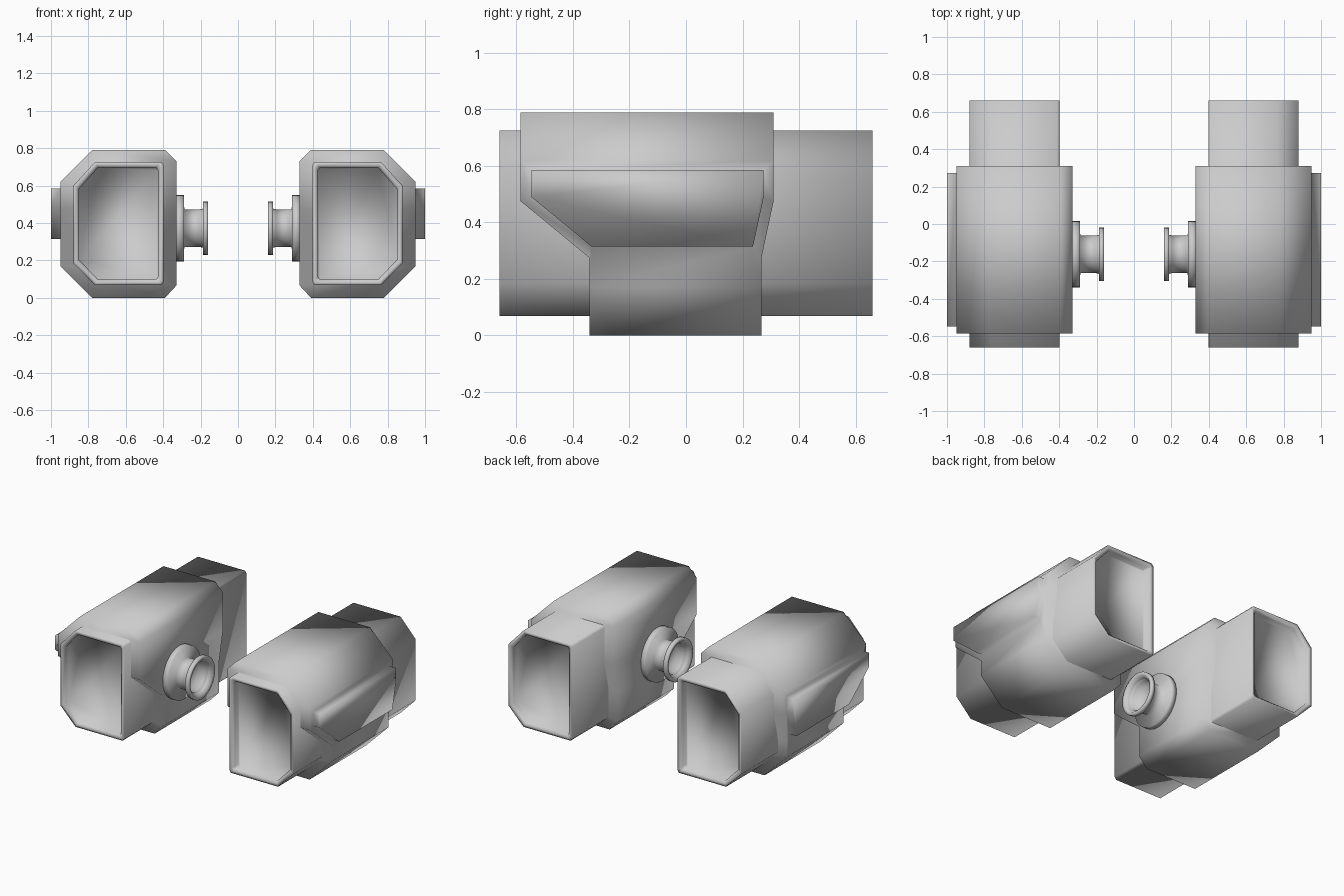
import bpy, bmesh, math

if "Cube" in bpy.data.objects:
    bpy.data.objects.remove(bpy.data.objects["Cube"])


def finish(name, bm):
    """Make a smooth-shaded object mirrored across x = 0."""
    bmesh.ops.remove_doubles(bm, verts=bm.verts, dist=1e-5)
    bmesh.ops.recalc_face_normals(bm, faces=bm.faces)
    me = bpy.data.meshes.new(name)
    bm.to_mesh(me)
    bm.free()
    ob = bpy.data.objects.new(name, me)
    bpy.context.collection.objects.link(ob)
    bpy.context.view_layer.objects.active = ob
    bpy.ops.object.select_all(action='DESELECT')
    ob.select_set(True)
    bpy.ops.object.shade_smooth()
    mod = ob.modifiers.new("mirror", 'MIRROR')
    mod.use_mirror_merge = False
    return ob


def loft(bm, rings, caps=True, skip=()):
    """Skin a list of equal-length point rings."""
    vs = [[bm.verts.new(p) for p in r] for r in rings]
    n = len(vs[0])
    for a, b in zip(vs, vs[1:]):
        for i in range(n):
            j = (i + 1) % n
            if i not in skip:
                bm.faces.new((a[i], a[j], b[j], b[i]))
    if caps:
        bm.faces.new(vs[0])
        bm.faces.new(vs[-1])
    return vs


# Octagonal housing whose ends step inward below the middle
outer = [(.78, .79), (.95, .62), (.95, .475), (.95, .275), (.95, .17), (.78, 0)]
inner = [(.39, .79), (.33, .73), (.33, .475), (.33, .275), (.33, .065), (.39, 0)]


def end_y(z, low, high):
    t = min(1, max(0, (z - .275) / .2))
    return low + (high - low) * t


section = outer + inner[::-1]
bm = bmesh.new()
ends = loft(bm, [[(x, end_y(z, -.342, -.585), z) for x, z in section],
                 [(x, end_y(z, .267, .31), z) for x, z in section]],
            caps=False, skip=(1, 2, 3))
n = len(section)
for ring in ends:
    for i in range(len(outer) - 1):
        bm.faces.new((ring[i], ring[i + 1], ring[n - 2 - i], ring[n - 1 - i]))

# Raised panel grown out of the outer flank (paired with the 8 flank corners)
panel = [(-.547, .585), (-.547, .49), (-.335, .315), (-.335, .315),
         (.237, .315), (.237, .315), (.274, .485), (.274, .585)]
flank = [v.co.copy() for v in ends[0][1:5] + ends[1][4:0:-1]]
rings = [flank] + [[(x, y, z) for y, z in panel] for x in (.95, 1.0)]
levels = [[bm.verts.new(p) for p in r] for r in rings]
for a, b in zip(levels, levels[1:]):
    for i in range(8):
        j = (i + 1) % 8
        bm.faces.new((a[i], a[j], b[j], b[i]))
bm.faces.new(levels[-1])
finish("housing", bm)

# Duct passing through the housing, with a shallow recess at both ends
duct = [(.41, .725), (.765, .725), (.88, .60), (.88, .185),
        (.765, .068), (.41, .068), (.398, .083), (.398, .71)]


def duct_ring(y, inset):
    sx, sz = 1 - inset / .24, 1 - inset / .3275
    return [(.639 + (x - .639) * sx, y, .3965 + (z - .3965) * sz) for x, z in duct]


bm = bmesh.new()
half = [(.605, .03), (.648, .03), (.66, .016), (.66, 0)]
loft(bm, [duct_ring(-y, i) for y, i in half] +
     [duct_ring(y, i) for y, i in reversed(half)])
finish("duct", bm)

# Flanged connector spool on the inner flank
profile = [(.335, .178), (.29, .178), (.287, .1), (.187, .1), (.187, .143),
           (.16, .143), (.16, .122), (.185, .105), (.25, .09)]
SEG = 32
bm = bmesh.new()
loft(bm, [[(x, -.162 + r * math.cos(2 * math.pi * k / SEG),
            .372 + r * math.sin(2 * math.pi * k / SEG)) for k in range(SEG)]
          for x, r in profile])
finish("connector", bm)
